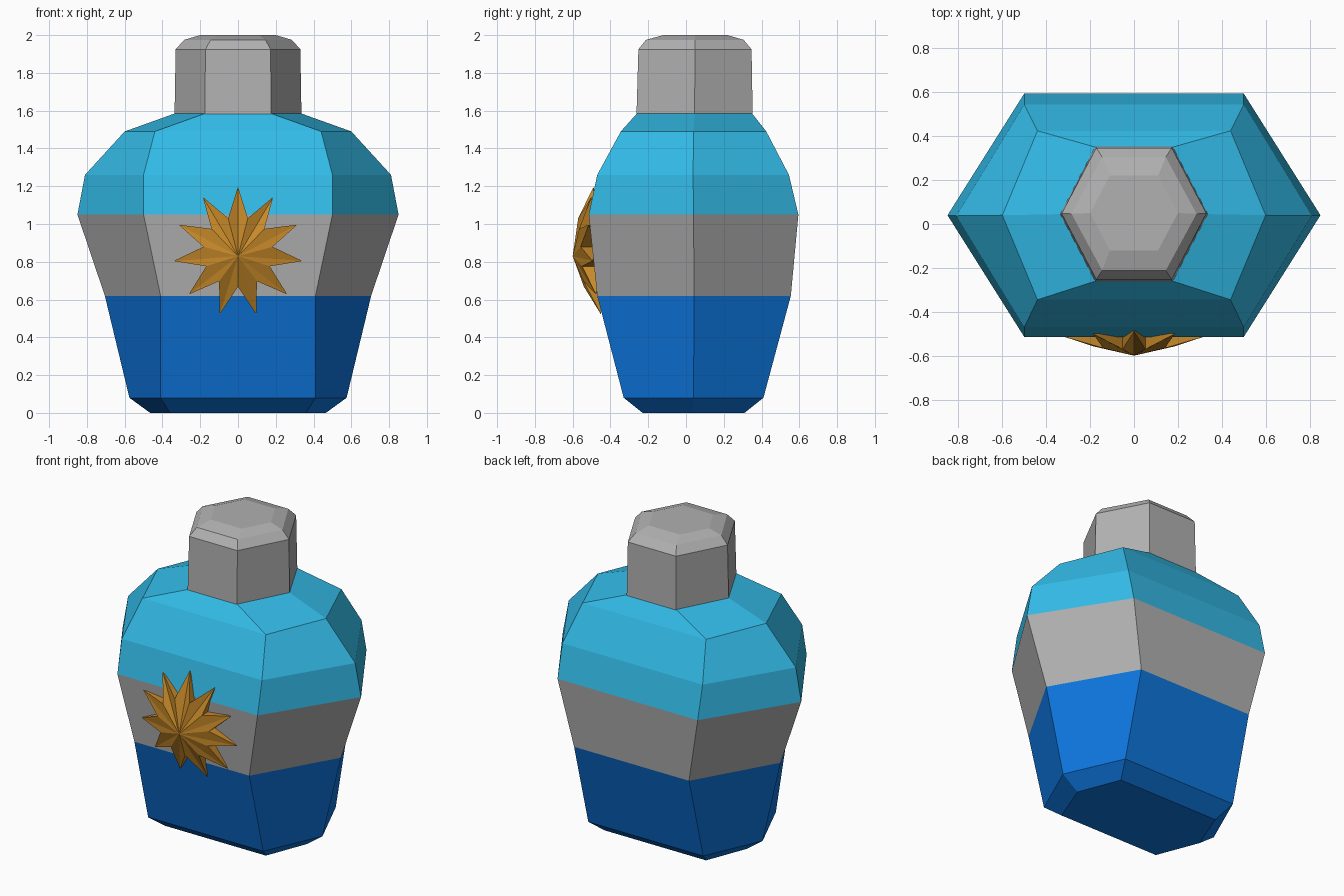
import bpy, bmesh, math

if "Cube" in bpy.data.objects:
    bpy.data.objects.remove(bpy.data.objects["Cube"])


def material(name, rgb):
    m = bpy.data.materials.new(name)
    m.diffuse_color = (*rgb, 1)
    m.use_nodes = True
    m.node_tree.nodes["Principled BSDF"].inputs["Base Color"].default_value = m.diffuse_color
    return m


blue = material("deep blue", (0.004, 0.18, 0.73))
grey = material("light grey", (0.44, 0.44, 0.44))
cyan = material("sky blue", (0.033, 0.50, 0.81))
gold = material("gold", (0.57, 0.25, 0.022))


def finish(bm, name, mats, rule=None):
    bmesh.ops.recalc_face_normals(bm, faces=bm.faces)
    if rule:
        for f in bm.faces:
            f.material_index = rule(f.calc_center_median().z)
    me = bpy.data.meshes.new(name)
    bm.to_mesh(me)
    bm.free()
    for m in mats:
        me.materials.append(m)
    ob = bpy.data.objects.new(name, me)
    bpy.context.collection.objects.link(ob)


def hex_loft(name, rings, mats, rule=None):
    """Stack of six-sided rings: z, side x, corner x, front y, back y."""
    bm = bmesh.new()
    loops = []
    for z, a, b, f, k in rings:
        mid = (f + k) / 2
        pts = [(a, mid), (b, k), (-b, k), (-a, mid), (-b, f), (b, f)]
        loops.append([bm.verts.new((x, y, z)) for x, y in pts])
    for lo, hi in zip(loops, loops[1:]):
        for i in range(6):
            j = (i + 1) % 6
            bm.faces.new((lo[i], lo[j], hi[j], hi[i]))
    bm.faces.new(loops[0])
    bm.faces.new(loops[-1])
    finish(bm, name, mats, rule)


# bottle body, coloured in bands by height
body = [
    (0.00, 0.465, 0.36, -0.23, 0.31),
    (0.08, 0.575, 0.41, -0.33, 0.41),
    (0.62, 0.705, 0.41, -0.47, 0.555),
    (1.05, 0.85, 0.50, -0.515, 0.595),
    (1.26, 0.81, 0.50, -0.47, 0.545),
    (1.49, 0.60, 0.44, -0.345, 0.425),
    (1.585, 0.335, 0.175, -0.26, 0.35),
]
hex_loft("bottle_body", body, [blue, grey, cyan],
         lambda z: 0 if z < 0.62 else 1 if z < 1.05 else 2)

# cap with rounded-off top
hex_loft("cap", [
    (1.58, 0.336, 0.176, -0.262, 0.353),
    (1.925, 0.33, 0.172, -0.252, 0.347),
    (1.975, 0.285, 0.145, -0.212, 0.305),
    (2.00, 0.20, 0.11, -0.12, 0.22),
], [grey])


def front_y(z):
    """Front surface of the body at height z."""
    for p, q in zip(body, body[1:]):
        if p[0] <= z <= q[0]:
            return p[3] + (q[3] - p[3]) * (z - p[0]) / (q[0] - p[0])


# eleven-pointed star emblem on the front
N, CZ = 11, 0.853
bm = bmesh.new()
apex = bm.verts.new((0, -0.6, 0.83))
back = bm.verts.new((0, -0.44, CZ))
tips, valleys, roots = [], [], []
for i in range(N):
    t = 2 * math.pi * i / N
    x, z = 0.345 * math.sin(t), CZ + 0.345 * math.cos(t)
    tips.append(bm.verts.new((x, front_y(z) - 0.006, z)))
    t += math.pi / N
    x, z = 0.185 * math.sin(t), CZ + 0.185 * math.cos(t)
    valleys.append(bm.verts.new((x, -0.556 - 0.083 * (z - CZ), z)))
    roots.append(bm.verts.new((x, front_y(z) + 0.03, z)))
for i in range(N):
    for tip in (tips[i], tips[(i + 1) % N]):
        bm.faces.new((apex, tip, valleys[i]))
        bm.faces.new((tip, valleys[i], roots[i]))
        bm.faces.new((back, tip, roots[i]))
finish(bm, "star_emblem", [gold])
